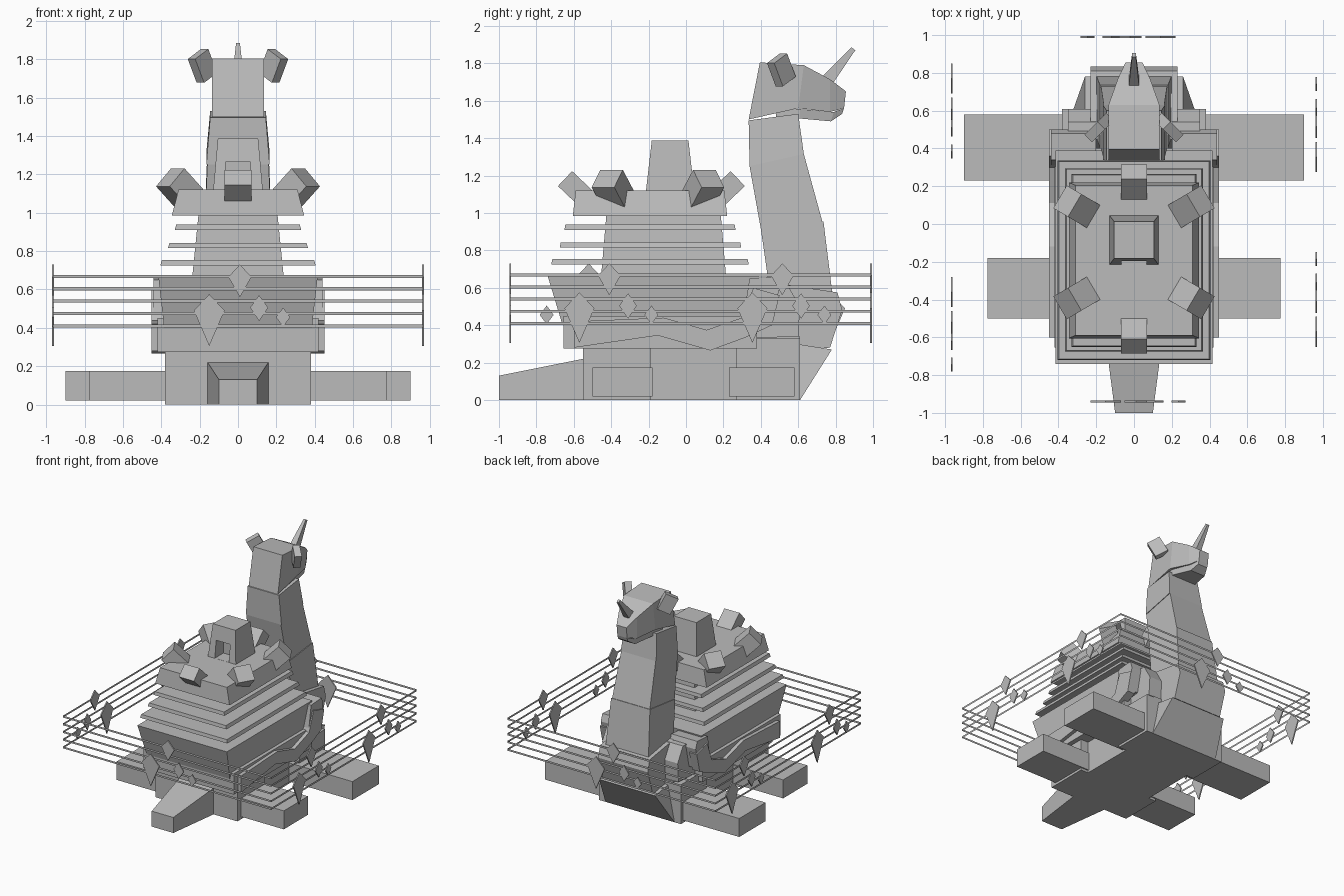
import bpy, bmesh
from math import radians
from mathutils import Vector, Matrix

cube = bpy.data.objects.get("Cube")
if cube:
    bpy.data.objects.remove(cube)

stone = bpy.data.materials.new("stone_grey")
stone.use_nodes = True
GREY = (0.5, 0.5, 0.5, 1)
stone.diffuse_color = GREY
stone.node_tree.nodes["Principled BSDF"].inputs["Base Color"].default_value = GREY


def finish(name, bm):
    bmesh.ops.recalc_face_normals(bm, faces=bm.faces)
    mesh = bpy.data.meshes.new(name)
    bm.to_mesh(mesh)
    bm.free()
    mesh.materials.append(stone)
    ob = bpy.data.objects.new(name, mesh)
    bpy.context.scene.collection.objects.link(ob)
    return ob


def loft(name, rings):
    """Skin a closed solid through rings that have equal point counts."""
    bm = bmesh.new()
    loops = [[bm.verts.new(p) for p in ring] for ring in rings]
    n = len(loops[0])
    for a, b in zip(loops, loops[1:]):
        for i in range(n):
            j = (i + 1) % n
            bm.faces.new((a[i], a[j], b[j], b[i]))
    bm.faces.new(loops[0])
    bm.faces.new(loops[-1])
    return finish(name, bm)


def level(z, w, y0, y1):
    return [(-w, y0, z), (w, y0, z), (w, y1, z), (-w, y1, z)]


def section(w, a, b):
    """Rectangle of half width w between two (y, z) points."""
    return [(-w, *a), (w, *a), (w, *b), (-w, *b)]


def slab(name, z0, z1, w0, w1, y0, y1, inset=0.0):
    return loft(name, [level(z0, w0, y0, y1), level(z1, w1, y0 + inset, y1 - inset)])


def prism(name, x0, x1, profile):
    return loft(name, [[(x, y, z) for y, z in profile] for x in (x0, x1)])


def block(name, centre, size, rotation):
    bm = bmesh.new()
    bmesh.ops.create_cube(bm, size=1)
    bm.transform(Matrix.Translation(centre) @ rotation @ Matrix.Diagonal((*size, 1)))
    return finish(name, bm)


# Belly, chest and tail
slab("belly", 0, 0.34, 0.31, 0.31, -0.55, 0.61)
loft("breast_wedge", [section(0.32, (0.4, 0), (0.61, 0)),
                      section(0.26, (0.4, 0.33), (0.78, 0.27))])
loft("chest", [section(0.23, (0.4, 0.25), (0.77, 0.28)),
               section(0.23, (0.4, 0.47), (0.835, 0.48)),
               section(0.23, (0.45, 0.63), (0.81, 0.575))])
loft("tail", [section(0.165, (-0.5, 0), (-0.5, 0.23)),
              section(0.1, (-1.0, 0), (-1.0, 0.13))])

# Legs and feet
for side, s in (("right", -1), ("left", 1)):
    for place, y0, y1, top, f0, f1, reach in (
            ("front", 0.27, 0.61, 0.33, 0.23, 0.58, 0.9),
            ("rear", -0.55, -0.19, 0.28, -0.5, -0.18, 0.775)):
        prism(f"{place}_{side}_leg", s * 0.25, s * 0.38,
              [(y0, 0), (y1, 0), (y1, top), (y0, top)])
        prism(f"{place}_{side}_foot", s * 0.25, s * reach,
              [(f0, 0.02), (f1, 0.02), (f1, 0.175), (f0, 0.175)])

    # Zigzag shell rim along the flank
    prism(f"{side}_shell_rim", s * 0.38, s * 0.45,
          [(-0.6, 0.28), (-0.15, 0.345), (0.13, 0.265), (0.32, 0.335), (0.46, 0.4),
           (0.5, 0.56), (0.36, 0.6), (0.3, 0.44), (0.11, 0.375), (-0.12, 0.44), (-0.6, 0.42)])
    prism(f"{side}_shoulder", s * 0.2, s * 0.35,
          [(0.35, 0.33), (0.6, 0.34), (0.61, 0.5), (0.54, 0.62), (0.35, 0.62)])
    prism(f"{side}_collar", s * 0.2, s * 0.44,
          [(0.3, 0.4), (0.46, 0.42), (0.5, 0.6), (0.48, 0.66), (0.34, 0.65)])

# Shell bowl and stacked terraces
slab("shell_base", 0.275, 0.45, 0.42, 0.42, -0.655, 0.38)
loft("shell_bowl", [level(0.4, 0.385, -0.66, 0.34), level(0.665, 0.415, -0.74, 0.39)])
slab("terrace_core", 0.65, 1.0, 0.24, 0.205, -0.455, 0.215, 0.03)
for i, (z, w, y0, y1) in enumerate(((0.725, 0.405, -0.72, 0.335),
                                    (0.815, 0.365, -0.675, 0.295),
                                    (0.91, 0.33, -0.65, 0.265))):
    slab(f"terrace_{i + 1}", z, z + 0.028, w, w - 0.008, y0, y1, 0.005)
slab("roof", 0.985, 1.12, 0.345, 0.31, -0.605, 0.22, 0.015)

# Tower with a doorway
tower = slab("tower", 1.11, 1.388, 0.13, 0.105, -0.215, 0.045, 0.032)
cutter = slab("doorway_cutter", 1.121, 1.265, 0.065, 0.065, -0.3, -0.1)
cutter.hide_render = True
cutter.hide_viewport = True
door = tower.modifiers.new("doorway", "BOOLEAN")
door.operation = "DIFFERENCE"
door.solver = "EXACT"
door.object = cutter

# Slanted chimneys around the roof
for i, (x, y, dx, dy) in enumerate(((0, -0.585, 0, -1), (0, 0.215, 0, 1),
                                    (0.3, 0.09, 0.85, 0.5), (-0.3, 0.09, -0.85, 0.5),
                                    (0.3, -0.39, 0.85, -0.5), (-0.3, -0.39, -0.85, -0.5))):
    aim = Vector((dx, dy, 0.95)).to_track_quat("Z", "Y").to_matrix().to_4x4()
    block(f"chimney_{i + 1}", (x, y, 1.125), (0.14, 0.11, 0.17) if i < 2 else (0.14, 0.13, 0.17),
          aim)

# Neck segments
for i, (low, high, wl, wh) in enumerate((
        (((0.46, 0.5), (0.785, 0.55)), ((0.4, 0.915), (0.735, 0.955)), 0.2, 0.18),
        (((0.4, 0.915), (0.73, 0.95)), ((0.34, 1.25), (0.63, 1.315)), 0.175, 0.16),
        (((0.34, 1.25), (0.63, 1.315)), ((0.335, 1.495), (0.6, 1.53)), 0.165, 0.145))):
    loft(f"neck_{i + 1}", [section(wl, *low), section(wh, *high)])

# Head, horn, ears
loft("head", [section(0.135, (0.335, 1.5), (0.395, 1.805)),
              section(0.135, (0.6, 1.56), (0.63, 1.79)),
              section(0.085, (0.77, 1.54), (0.77, 1.715)),
              section(0.045, (0.845, 1.56), (0.855, 1.65))])
loft("jaw", [section(0.12, (0.48, 1.51), (0.48, 1.56)),
             section(0.115, (0.61, 1.505), (0.61, 1.555)),
             section(0.07, (0.775, 1.49), (0.79, 1.54)),
             section(0.045, (0.835, 1.53), (0.845, 1.56))])
loft("horn", [section(0.028, (0.77, 1.67), (0.72, 1.72)),
              section(0.01, (0.905, 1.87), (0.885, 1.885))])
for side, s in (("right", -1), ("left", 1)):
    turn = Matrix.Rotation(radians(-45 * s), 4, "Z") @ Matrix.Rotation(radians(28 * s), 4, "Y")
    block(f"{side}_ear", (s * 0.185, 0.51, 1.765), (0.11, 0.055, 0.14), turn)

# Ribbon rails in a square around the body
X, Y0, Y1 = 0.965, -0.94, 0.99
for i in range(5):
    z = 0.41 + i * 0.0645
    bm = bmesh.new()
    lower, upper = ([bm.verts.new(p) for p in level(h, X, Y0, Y1)] for h in (z - 0.008, z + 0.008))
    for a in range(4):
        b = (a + 1) % 4
        bm.faces.new((lower[a], lower[b], upper[b], upper[a]))
    finish(f"rail_{i + 1}", bm)

# Groups of flat kites hanging on the rails: offset, half width, bottom, middle, top
KITES = ((0, 0.06, 0.56, 0.665, 0.73), (-0.16, 0.08, 0.305, 0.49, 0.575),
         (0.1, 0.047, 0.435, 0.505, 0.57), (0.225, 0.037, 0.405, 0.455, 0.505))
for wall, origin, along in (("front", (0.01, Y0), (1, 0)), ("back", (-0.02, Y1), (-1, 0)),
                            ("left_rear", (X, -0.41), (0, 1)), ("left_fore", (X, 0.515), (0, 1)),
                            ("right_fore", (-X, 0.61), (0, -1)), ("right_rear", (-X, -0.52), (0, -1))):
    ox, oy = origin
    ax, ay = along
    for k, (off, w, z0, zm, z1) in enumerate(KITES):
        outline = ((off, z0), (off + w, zm), (off, z1), (off - w, zm))
        loft(f"{wall}_kite_{k + 1}",
             [[(ox + ax * u - ay * t, oy + ay * u + ax * t, z) for u, z in outline]
              for t in (-0.005, 0.005)])
